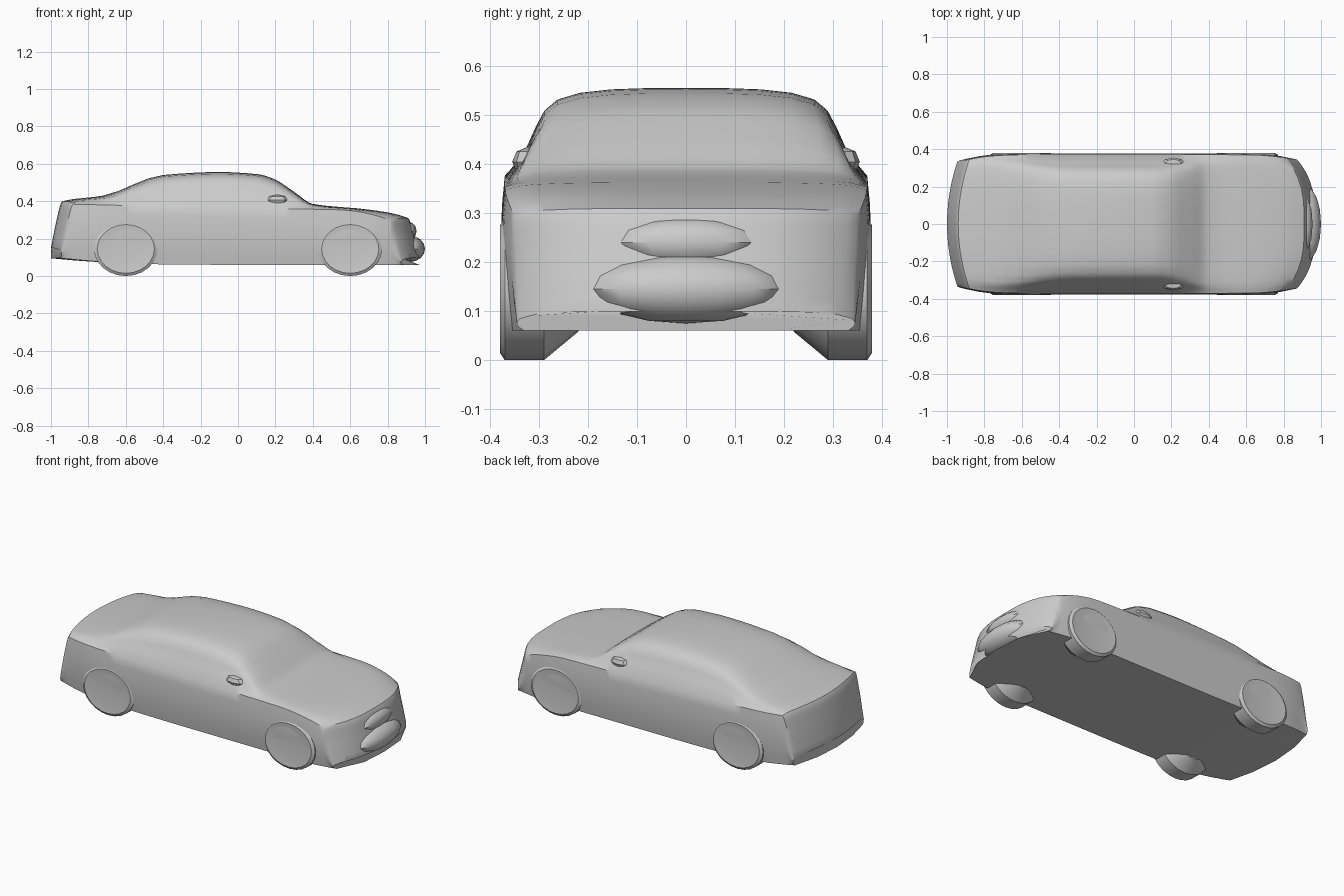
import bpy, bmesh, math
from mathutils import Matrix

if "Cube" in bpy.data.objects:
    bpy.data.objects.remove(bpy.data.objects["Cube"])

paint = bpy.data.materials.new("plain_grey")
paint.use_nodes = True
grey = (0.6, 0.6, 0.6, 1)
paint.diffuse_color = grey
paint.node_tree.nodes["Principled BSDF"].inputs["Base Color"].default_value = grey


def finish(bm, name):
    bmesh.ops.recalc_face_normals(bm, faces=bm.faces)
    mesh = bpy.data.meshes.new(name)
    bm.to_mesh(mesh)
    bm.free()
    mesh.materials.append(paint)
    obj = bpy.data.objects.new(name, mesh)
    bpy.context.collection.objects.link(obj)
    bpy.context.view_layer.objects.active = obj
    obj.select_set(True)
    bpy.ops.object.shade_smooth_by_angle(angle=math.radians(35))
    obj.select_set(False)


def loft(name, rings):
    bm = bmesh.new()
    rows = [[bm.verts.new(point) for point in ring] for ring in rings]
    count = len(rows[0])
    for near, far in zip(rows, rows[1:]):
        for i in range(count):
            j = (i + 1) % count
            bm.faces.new((near[i], near[j], far[j], far[i]))
    bm.faces.new(rows[0])
    bm.faces.new(rows[-1])
    finish(bm, name)


def ellipsoid(name, centre, radii, segments):
    bm = bmesh.new()
    place = Matrix.Translation(centre) @ Matrix.Diagonal((*radii, 1))
    bmesh.ops.create_uvsphere(bm, u_segments=segments, v_segments=segments // 2, radius=1, matrix=place)
    finish(bm, name)


# Centre line of the trunk, roof, windscreen, hood and nose
PROFILE = [(-1, 0.15), (-0.97, 0.3), (-0.94, 0.4), (-0.72, 0.43), (-0.4, 0.54), (-0.1, 0.556),
           (0.1, 0.545), (0.19, 0.52), (0.3, 0.45), (0.4, 0.385), (0.7, 0.355), (0.91, 0.31),
           (0.94, 0.22), (0.97, 0.1)]


def smooth_profile(points, steps):
    # monotone cubic through the points, so no segment overshoots
    pairs = list(zip(points, points[1:]))
    rates = [(b[1] - a[1]) / (b[0] - a[0]) for a, b in pairs]
    slopes = [rates[0]]
    for before, after in zip(rates, rates[1:]):
        slopes.append(2 * before * after / (before + after) if before * after > 0 else 0)
    slopes.append(rates[-1])
    for k, (start, end) in enumerate(pairs):
        run = end[0] - start[0]
        for i in range(steps):
            t = i / steps
            ease = t * t * (3 - 2 * t)
            lift = t * (1 - t) * run * (slopes[k] * (1 - t) - slopes[k + 1] * t)
            yield start[0] + run * t, start[1] + (end[1] - start[1]) * ease + lift
    yield points[-1]


def bowed(x, y):
    # round the nose and tail in plan
    end_weight = min(1, max(0, abs(x) - 0.6) * 3)
    if x > 0:
        return x - end_weight * 2.4 * abs(y) ** 3
    return x + end_weight * y * y / 2


def body_ring(x, roof):
    width = 0.378 * (1 - 0.11 * x ** 8)
    low = 0.06 + 0.035 * max(0, -x) ** 3
    belt = min(0.365 - 0.02 * x, roof - 0.015)
    rise = roof - belt
    cabin = min(1, rise / 0.17)
    half = [(0, low), (width / 2, low)]
    # door side, fullest just above the middle
    for i in range(7):
        t = i / 6
        half.append((width * (1 - (t - 0.6) ** 2 / 8), low + (belt - low) * t))
    # tumblehome and rounded roof edge, flattening out over the hood
    for i in range(1, 9):
        v = 1 - (1 - i / 8) ** 3
        edge = (1 - v ** (3 + 9 * cabin)) ** (1 / 3)
        half.append((width * (0.94 - 0.22 * v * cabin) * edge, belt + rise * v))
    outline = half + [(-y, z) for y, z in half[-2:0:-1]]
    return [(bowed(x, y), y, z) for y, z in outline]


loft("car_body", [body_ring(x, roof) for x, roof in smooth_profile(PROFILE, 4)])


def wheel_ring(centre, y, size):
    angles = [math.tau * i / 24 for i in range(24)]
    return [(centre + 0.17 * size * math.cos(a), y, 0.145 * (1 + size * math.sin(a))) for a in angles]


# Wheels merge into the body sides; mirrors sit at the foot of the windscreen
RIM = [(0.22, 0.6), (0.29, 1), (0.37, 1), (0.38, 0.9), (0.375, 0.6)]
for side, sign in (("left", 1), ("right", -1)):
    for end, centre in (("front", 0.6), ("rear", -0.6)):
        loft(f"{end}_{side}_wheel", [wheel_ring(centre, sign * y, size) for y, size in RIM])
    ellipsoid(f"{side}_mirror", (0.21, sign * 0.325, 0.405), (0.06, 0.03, 0.03), 8)

# Rounded bumper and grille bulge at the middle of the nose
ellipsoid("front_bumper", (0.92, 0, 0.145), (0.08, 0.2, 0.07), 16)
ellipsoid("grille", (0.91, 0, 0.24), (0.045, 0.15, 0.05), 12)
